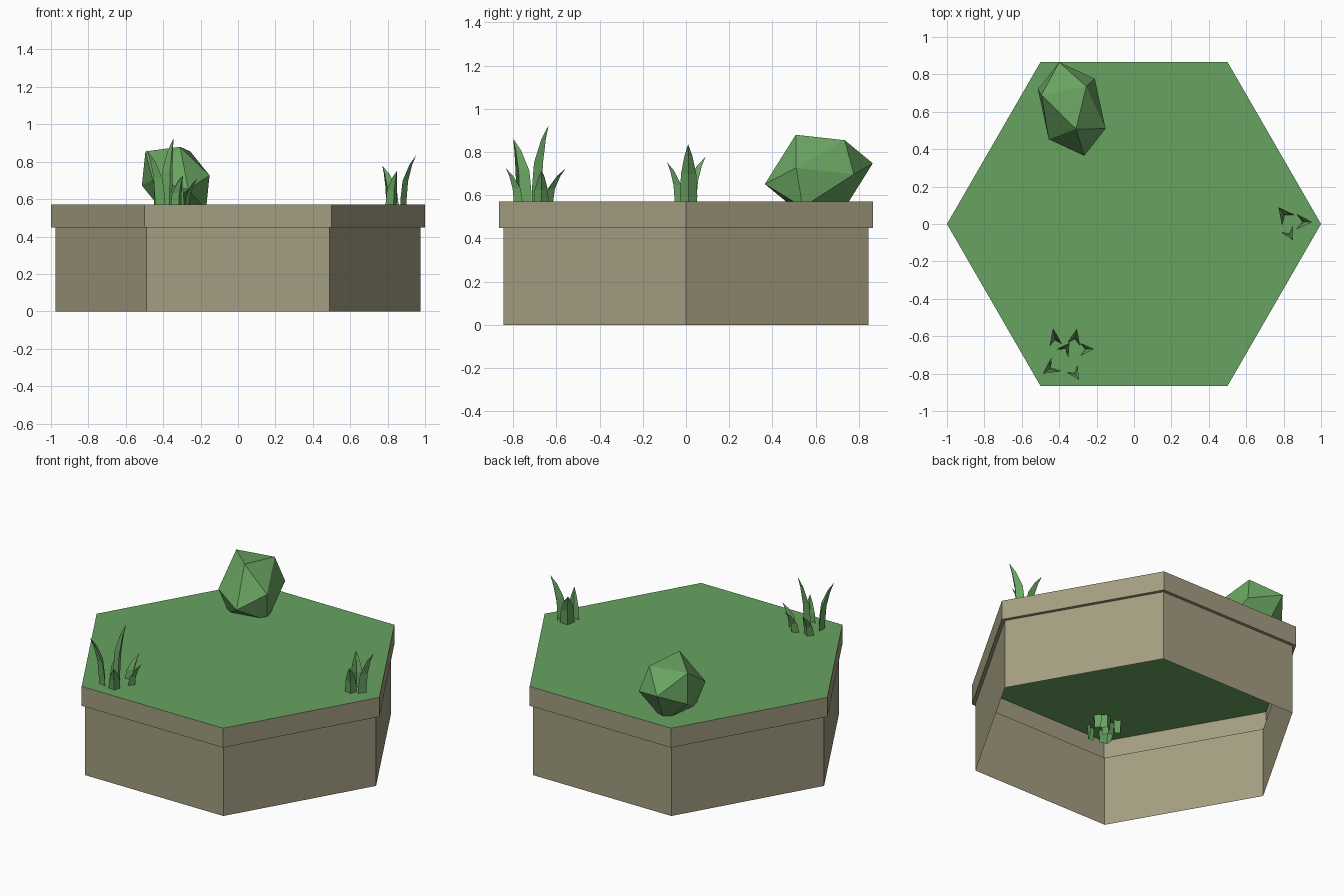
import bpy, bmesh, math
from mathutils import Vector

if "Cube" in bpy.data.objects:
    bpy.data.objects.remove(bpy.data.objects["Cube"])

TOP, LEDGE, LOW_R = 0.572, 0.448, 0.977


def material(name, color):
    m = bpy.data.materials.new(name)
    m.diffuse_color = (*color, 1)
    m.use_nodes = True
    m.node_tree.nodes["Principled BSDF"].inputs["Base Color"].default_value = m.diffuse_color
    return m


green = material("grass_green", (0.14, 0.37, 0.12))
earth = material("earth", (0.37, 0.34, 0.22))


def make(name, bm, mat):
    mesh = bpy.data.meshes.new(name)
    bm.to_mesh(mesh)
    bm.free()
    mesh.materials.append(mat)
    ob = bpy.data.objects.new(name, mesh)
    bpy.context.collection.objects.link(ob)
    return ob


def hex_ring(bm, r, z):
    return [bm.verts.new((r * math.cos(i * math.pi / 3), r * math.sin(i * math.pi / 3), z))
            for i in range(6)]


# Open-bottomed tile sides: wall, ledge underside and overhanging band
bm = bmesh.new()
rings = [hex_ring(bm, r, z) for r, z in
         ((LOW_R, 0), (LOW_R, LEDGE), (1, LEDGE), (1, TOP))]
for a, b in zip(rings, rings[1:]):
    for i in range(6):
        j = (i + 1) % 6
        bm.faces.new((a[i], a[j], b[j], b[i]))
make("tile_sides", bm, earth)

# Grass top surface
bm = bmesh.new()
bm.faces.new(hex_ring(bm, 1, TOP))
make("tile_top", bm, green)

# Bush: stretched icosahedron, six corners and their mirror points through the centre
bm = bmesh.new()
centre = Vector((-0.333, 0.615, 0.70))
corners = [(-0.31, 0.508, 0.88), (-0.255, 0.735, 0.855), (-0.495, 0.69, 0.855),
           (-0.40, 0.865, 0.748), (-0.21, 0.777, 0.697), (-0.152, 0.51, 0.727)]
for c in corners:
    bm.verts.new(c)
    bm.verts.new(2 * centre - Vector(c))
bmesh.ops.convex_hull(bm, input=bm.verts)
bmesh.ops.recalc_face_normals(bm, faces=bm.faces)
make("bush", bm, green)


# Grass blade: V-folded strip, rooted below the surface and bending out to a tip
def blade(bm, base, tip, size):
    base, end = Vector((*base, 0)), Vector(tip)
    lean = Vector((end.x, end.y, 0)) - base
    d = lean.normalized()
    side = Vector((-d.y, d.x, 0))
    root = 0.49
    prev = None
    # height fraction, lean fraction, half width
    for t, k, w in ((0, 0, 0.032), (0.3, 0.0, 0.038), (0.6, 0.15, 0.034), (0.85, 0.58, 0.017)):
        p = base + lean * k + Vector((0, 0, root + (end.z - root) * t))
        w *= size
        row = [bm.verts.new(p + side * w - d * w * 0.4),
               bm.verts.new(p + d * w * 0.4),
               bm.verts.new(p - side * w - d * w * 0.4)]
        if prev:
            for i in range(2):
                bm.faces.new((prev[i + 1], prev[i], row[i], row[i + 1]))
        prev = row
    point = bm.verts.new(end)
    for i in range(2):
        bm.faces.new((prev[i + 1], prev[i], point))


# Clumps: (base xy, tip xyz, size) per blade
clumps = {
    "grass_clump_large": [
        ((-0.42, -0.635), (-0.433, -0.556, 0.725), 0.85),
        ((-0.32, -0.63), (-0.305, -0.56, 0.72), 0.9),
        ((-0.375, -0.68), (-0.345, -0.636, 0.925), 1.0),
        ((-0.275, -0.67), (-0.214, -0.668, 0.715), 0.9),
        ((-0.43, -0.76), (-0.487, -0.80, 0.862), 1.15),
        ((-0.325, -0.785), (-0.294, -0.834, 0.725), 0.9)],
    "grass_clump_small": [
        ((0.815, 0.035), (0.772, 0.09, 0.778), 1.1),
        ((0.885, 0.012), (0.953, 0.01, 0.836), 1.05),
        ((0.825, -0.04), (0.851, -0.088, 0.753), 0.9)],
}
for name, blades in clumps.items():
    bm = bmesh.new()
    for b in blades:
        blade(bm, *b)
    make(name, bm, green)
